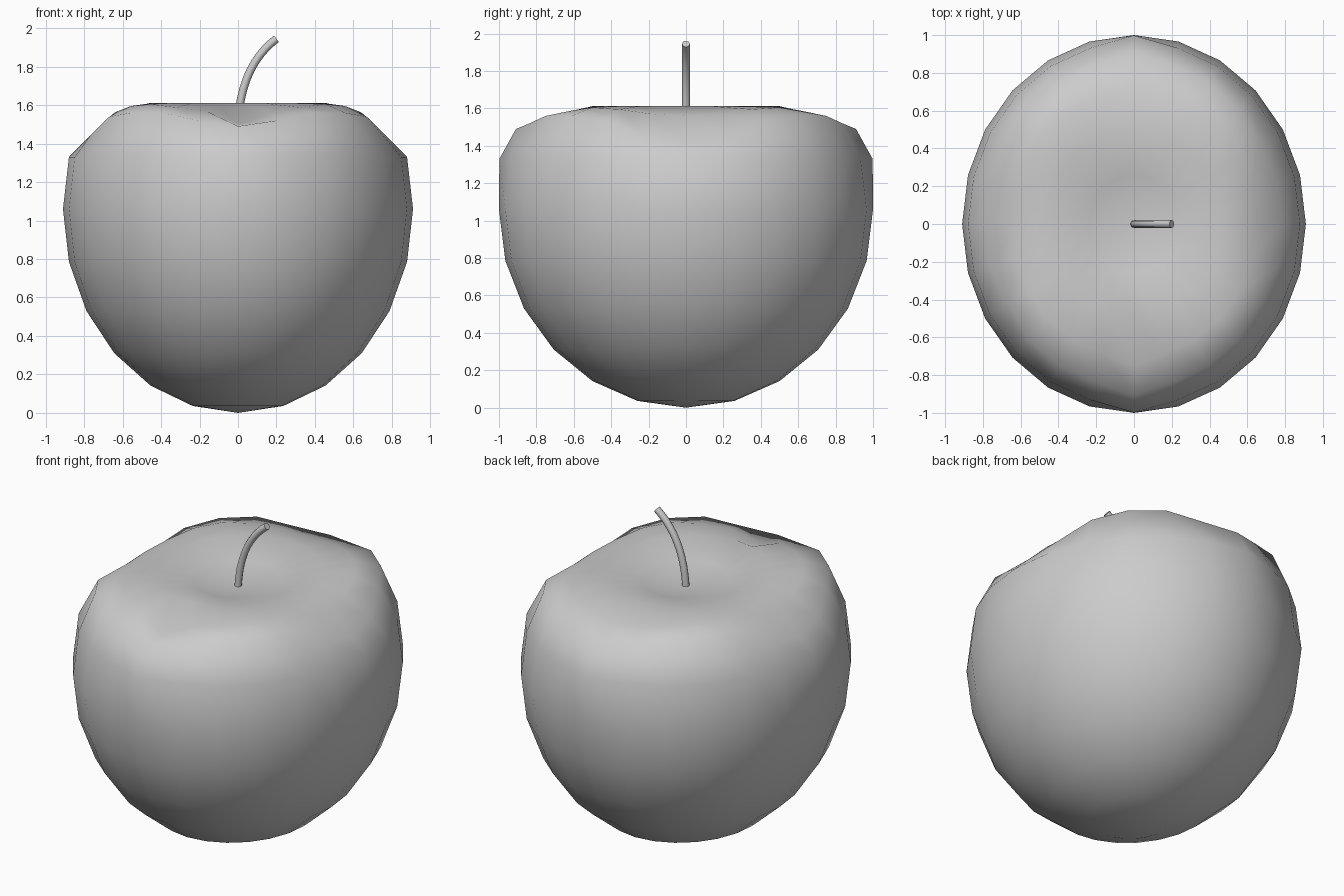
import bpy, bmesh, math

if "Cube" in bpy.data.objects:
    bpy.data.objects.remove(bpy.data.objects["Cube"])

# Upper rings: height and half-width multiplier at 0,15..90 degrees from the x axis to the y axis
RINGS = {
    105: ([1.33] * 7, [1, 1, 1, 1, 1, 1, 1.033]),
    120: ([1.42, 1.45, 1.54, 1.56, 1.56, 1.52, 1.49], [1, 1, 0.98, 1, 1, 1, 1.05]),
    135: ([1.56, 1.57, 1.595, 1.605, 1.588, 1.57, 1.555], [1] * 7),
    150: ([1.612] * 7, [1] * 7),
    165: ([1.56] * 7, [1] * 7),
    180: ([1.52] * 7, [1] * 7),
}


def finish(name, bm):
    mesh = bpy.data.meshes.new(name)
    bm.to_mesh(mesh)
    bm.free()
    mesh.shade_smooth()
    obj = bpy.data.objects.new(name, mesh)
    bpy.context.collection.objects.link(obj)
    return obj


# Fruit body: stretched sphere whose top is pressed into a shallow dimple
bm = bmesh.new()
bmesh.ops.create_uvsphere(bm, u_segments=24, v_segments=12, radius=1)
for v in bm.verts:
    x, y, z = v.co
    ring = round(math.degrees(math.acos(max(-1, min(1, -z)))) / 15) * 15
    sector = round(math.degrees(math.atan2(abs(y), abs(x))) / 15)
    v.co = (x * 0.91, y, 1.06 * (1 + z))
    if ring in RINGS:
        heights, widths = RINGS[ring]
        v.co.x *= widths[sector]
        v.co.y *= widths[sector]
        v.co.z = heights[sector]
    # small pinch behind the front edge
    if ring == 135 and sector == 6 and y < 0:
        v.co.y, v.co.z = -0.75, 1.50
finish("apple_body", bm)

# Stem: thin tube leaning towards +x
curve = bpy.data.curves.new("stem_path", 'CURVE')
curve.dimensions = '3D'
curve.bevel_depth = 0.021
curve.bevel_resolution = 2
curve.use_fill_caps = True
curve.resolution_u = 10
spline = curve.splines.new('BEZIER')
spline.bezier_points.add(1)
a, b = spline.bezier_points
a.co, a.handle_left, a.handle_right = (0, 0, 1.50), (0, 0, 1.4), (0.01, 0, 1.74)
b.co, b.handle_left, b.handle_right = (0.2, 0, 1.945), (0.10, 0, 1.87), (0.3, 0, 2.02)
stem = bpy.data.objects.new("stem", curve)
bpy.context.collection.objects.link(stem)
bpy.context.view_layer.objects.active = stem
stem.select_set(True)
bpy.ops.object.convert(target='MESH')
bpy.ops.object.shade_smooth_by_angle(angle=math.radians(50))
